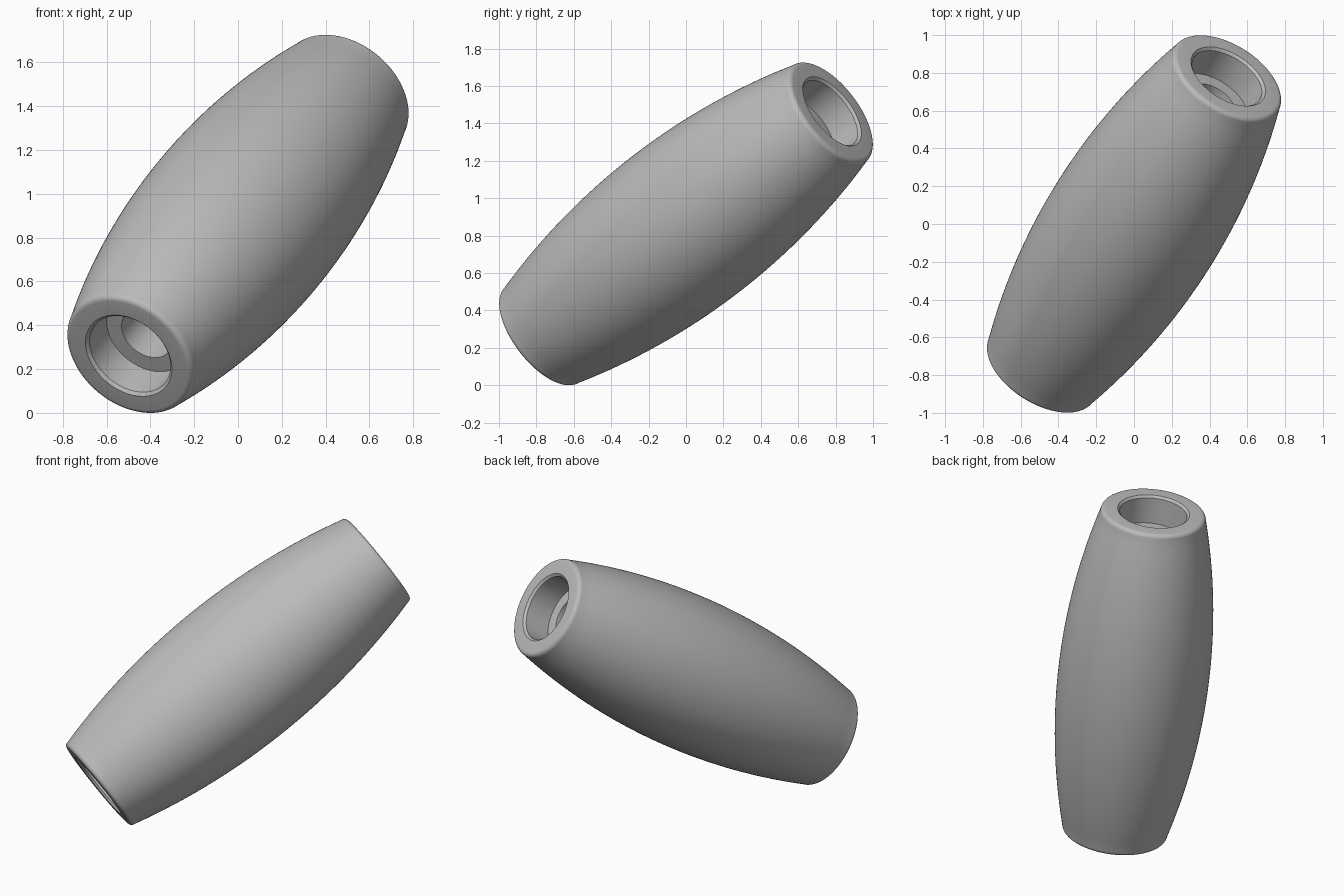
import bpy, bmesh, math
from mathutils import Vector, Matrix

if "Cube" in bpy.data.objects:
    bpy.data.objects.remove(bpy.data.objects["Cube"])

AXIS = Vector((0.4516, 0.707, 0.5445)).normalized()
HALF = 1.105      # half length to the flat end face
R_MID = 0.462     # belly radius
R_END = 0.324     # radius where the barrel meets the rounded rim
FILLET = 0.028
SEGMENTS = 128

# half profile (radius, height): bore, counterbore, end face, rounded rim, belly
half = [(0.13, 0.0), (0.13, HALF - 0.185), (0.207, HALF - 0.185),
        (0.207, HALF - 0.014), (0.221, HALF)]
h_end = HALF - FILLET
for i in range(7):
    a = math.radians(90 - 15 * i)
    half.append((R_END - FILLET + FILLET * math.cos(a), h_end + FILLET * math.sin(a)))
steps = 16
sag = R_MID - R_END
arc_r = (h_end ** 2 + sag ** 2) / (2 * sag)
for i in range(1, steps + 1):
    h = h_end * (1 - i / steps)
    half.append((R_MID - arc_r + math.sqrt(arc_r ** 2 - h * h), h))

# mirror the half profile to close the loop
profile = half + [(r, -h) for r, h in reversed(half[1:-1])]

# lathe the profile around the local z axis
bm = bmesh.new()
verts = [bm.verts.new((r, 0, h)) for r, h in profile]
edges = [bm.edges.new((verts[i], verts[(i + 1) % len(verts)])) for i in range(len(verts))]
bmesh.ops.spin(bm, geom=verts + edges, cent=(0, 0, 0), axis=(0, 0, 1),
               angle=math.tau, steps=SEGMENTS, use_merge=True)
bmesh.ops.remove_doubles(bm, verts=bm.verts, dist=1e-5)
bmesh.ops.recalc_face_normals(bm, faces=bm.faces)

# tilt the barrel and stand it on the ground
bm.transform(AXIS.to_track_quat('Z', 'Y').to_matrix().to_4x4())
low = min(v.co.z for v in bm.verts)
bm.transform(Matrix.Translation((0, 0, -low)))

mesh = bpy.data.meshes.new("barrel_sleeve")
bm.to_mesh(mesh)
bm.free()
barrel = bpy.data.objects.new("barrel_sleeve", mesh)
bpy.context.collection.objects.link(barrel)

grey = bpy.data.materials.new("plain_grey")
grey.diffuse_color = (0.5, 0.5, 0.5, 1)
grey.use_nodes = True
grey.node_tree.nodes["Principled BSDF"].inputs["Base Color"].default_value = grey.diffuse_color
mesh.materials.append(grey)

bpy.context.view_layer.objects.active = barrel
barrel.select_set(True)
bpy.ops.object.shade_smooth_by_angle(angle=math.radians(30))
